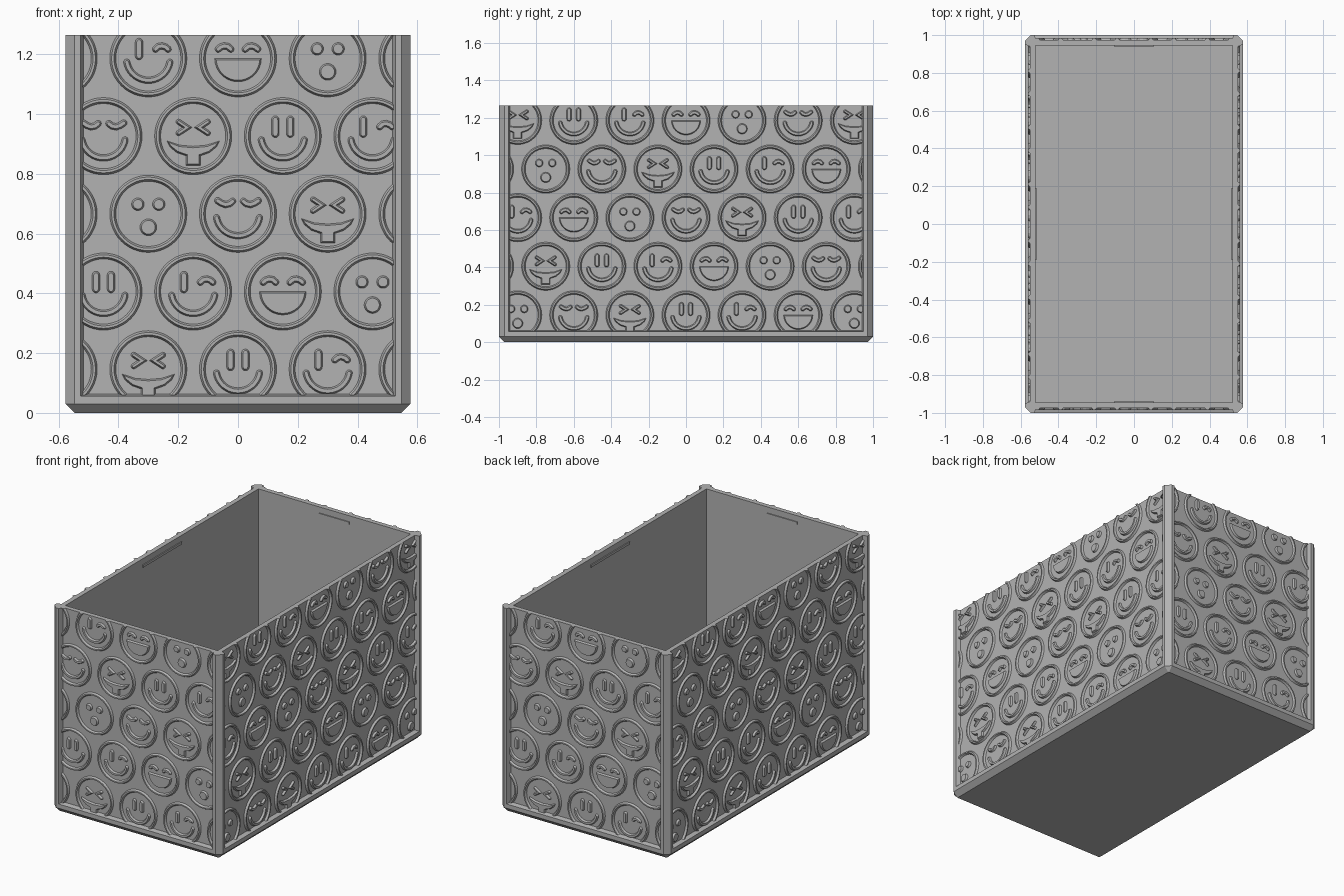
import bpy, bmesh
from math import sin, cos, pi, radians
from mathutils import Vector, Matrix

cube = bpy.data.objects.get("Cube")
if cube:
    bpy.data.objects.remove(cube)

HX, HY, TOP = 0.577, 1.0, 1.265      # outer half sizes and height
WALL, RECESS, EDGE = 0.056, 0.027, 0.06
FLOOR, RELIEF = 0.063, 0.012

grey = bpy.data.materials.new("light grey")
grey.use_nodes = True
COLOUR = (0.45, 0.45, 0.45, 1)
grey.diffuse_color = COLOUR
grey.node_tree.nodes["Principled BSDF"].inputs["Base Color"].default_value = COLOUR


def finish(name, bm):
    bmesh.ops.recalc_face_normals(bm, faces=bm.faces)
    mesh = bpy.data.meshes.new(name)
    bm.to_mesh(mesh)
    bm.free()
    mesh.materials.append(grey)
    ob = bpy.data.objects.new(name, mesh)
    bpy.context.collection.objects.link(ob)
    return ob


def loft(bm, loops, cyclic=False):
    """Skin a list of equal 3D loops, capped at the ends or joined up."""
    rows = [[bm.verts.new(p) for p in loop] for loop in loops]
    n = len(rows[0])
    pairs = list(zip(rows, rows[1:])) + ([(rows[-1], rows[0])] if cyclic else [])
    for a, b in pairs:
        for i in range(n):
            j = (i + 1) % n
            bm.faces.new((a[i], a[j], b[j], b[i]))
    if not cyclic:
        bm.faces.new(rows[0])
        bm.faces.new(rows[-1])


def box(name, low, high):
    bm = bmesh.new()
    corners = [(low[0], low[1]), (high[0], low[1]), (high[0], high[1]), (low[0], high[1])]
    loft(bm, [[(x, y, z) for x, y in corners] for z in (low[2], high[2])])
    return finish(name, bm)


# Base with chamfered underside and sloped rail
def octagon(inset, cut, z):
    x, y = HX - inset, HY - inset
    return [(x, cut - y, z), (x, y - cut, z), (x - cut, y, z), (cut - x, y, z),
            (-x, y - cut, z), (-x, cut - y, z), (cut - x, -y, z), (x - cut, -y, z)]


bm = bmesh.new()
loft(bm, [octagon(0.03, 0.004, 0), octagon(0, 0.03, 0.03),
          octagon(0, 0.03, 0.056), octagon(RECESS, 0.01, FLOOR)])
finish("base", bm)

# Corner posts
half = [(0.03, 0), (0.05, 0), (EDGE, RECESS), (EDGE, WALL)]
post = half + [(WALL, WALL)] + [(b, a) for a, b in reversed(half)]
for sx, side in ((1, "left"), (-1, "right")):
    for sy, end in ((1, "back"), (-1, "front")):
        bm = bmesh.new()
        loft(bm, [[(sx * (HX - a), sy * (HY - b), z) for a, b in post] for z in (0.04, TOP)])
        finish(f"{end}_{side}_post", bm)


# Outlines in the plane of a wall
def arc(cx, cy, r, a0, a1, n):
    return [Vector((cx + r * cos(radians(a0 + (a1 - a0) * i / n)),
                    cy + r * sin(radians(a0 + (a1 - a0) * i / n)))) for i in range(n + 1)]


def disc(cx, cy, r, n=24):
    return arc(cx, cy, r, 0, 360, n)[:-1]


def offset(outline, d):
    """Move a counter-clockwise outline inwards by d."""
    result = []
    for i, p in enumerate(outline):
        a = (p - outline[i - 1]).normalized()
        b = (outline[(i + 1) % len(outline)] - p).normalized()
        na, nb = Vector((-a.y, a.x)), Vector((-b.y, b.x))
        m = na + nb
        result.append(p + m * (d / max(0.5, 1 + na.dot(nb))))
    return result


def stroke(path, w=0.011):
    """Round-ended band along a path."""
    path = [Vector(p) for p in path]
    right, left = [], []
    for i, p in enumerate(path):
        a = (p - path[i - 1]).normalized() if i else (path[1] - p).normalized()
        b = (path[i + 1] - p).normalized() if i < len(path) - 1 else a
        m = Vector((a.y + b.y, -a.x - b.x)) * (w / max(0.5, 1 + a.dot(b)))
        right.append(p + m)
        left.append(p - m)

    def cap(p, start):
        side = start - p
        return [p + Matrix.Rotation(pi * k / 6, 2) @ side for k in range(1, 6)]
    return right + cap(path[-1], right[-1]) + left[::-1] + cap(path[0], left[0])


def mirror(path):
    return [(-x, y) for x, y in path]


# The six expressions
grin = stroke(arc(0, 0, 0.073, 190, 350, 20))
tall_eye = [(0, 0.008), (0, 0.055)]
arch = [(0.024, 0.031), (0.034, 0.040), (0.046, 0.042), (0.058, 0.038), (0.066, 0.031)]
droop = [(0.018, 0.042), (0.028, 0.034), (0.042, 0.031), (0.056, 0.036), (0.068, 0.044)]
squint = [(0.049, 0.048), (0.02, 0.029), (0.049, 0.010)]
tongue_half = [(0.024, -0.098), (0.024, -0.066), (0.055, -0.055), (0.078, -0.036),
               (0.088, -0.016), (0.045, -0.030)]
tongue_mouth = [Vector(p) for p in tongue_half + [(0, -0.034)] + mirror(tongue_half)[::-1]]


def tall(x):
    return stroke([(x + px, y) for px, y in tall_eye], 0.013)


smile = [tall(-0.025), tall(0.025), grin]
wink = [tall(-0.031), stroke(arch), grin]
laugh = [stroke(arch), stroke(mirror(arch)), arc(0, 0, 0.078, 180, 360, 24)]
surprise = [disc(-0.035, 0.032, 0.021), disc(0.035, 0.032, 0.021), disc(0, -0.045, 0.028)]
bliss = [stroke(droop), stroke(mirror(droop)), grin]
cheeky = [stroke(squint, 0.009), stroke(mirror(squint), 0.009), tongue_mouth]
FACES = [smile, wink, laugh, surprise, bliss, cheeky]
ROW_START = [0, 2, 4, 0, 2]


def emblem(bm, cx, cz, plane, shapes):
    def place(outline, h):
        return [(cx + p.x, plane - h, cz + p.y) for p in outline]
    sunk = -0.004
    rim = [(0.129, sunk), (0.129, 0), (0.123, RELIEF), (0.115, RELIEF), (0.109, 0), (0.109, sunk)]
    loft(bm, [place(disc(0, 0, r, 48), h) for r, h in rim], cyclic=True)
    for s in shapes:
        loft(bm, [place(s, sunk), place(s, 0), place(offset(s, 0.005), RELIEF)])


def trim(bm, co, normal):
    geom = bm.verts[:] + bm.edges[:] + bm.faces[:]
    cut = bmesh.ops.bisect_plane(bm, geom=geom, plane_co=co, plane_no=normal, clear_outer=True)
    edges = [e for e in cut["geom_cut"] if isinstance(e, bmesh.types.BMEdge)]
    bmesh.ops.holes_fill(bm, edges=edges, sides=0)


# Four walls, each with its embossed pattern and inner catch
for k, name in enumerate(("front", "left", "back", "right")):
    width, depth, catch = ((HX, HY, 0.103), (HY, HX, 0.19))[k % 2]
    turn = Matrix.Rotation(k * pi / 2, 4, 'Z')
    limit = width - EDGE
    plane = RECESS - depth
    wall = box(name + "_wall", (-limit, plane, 0.05), (limit, WALL - depth, TOP))
    ridge = box(name + "_catch", (-catch, WALL - depth - 0.002, 1.213),
                (catch, WALL - depth + 0.006, 1.228))

    bm = bmesh.new()
    for row, start in enumerate(ROW_START):
        shift = 0.15 * (row % 2)
        for col in range(-5, 5):
            x = col * 0.3 + shift
            if abs(x) < limit + 0.129:
                emblem(bm, x, 0.146 + 0.26 * row, plane, FACES[(start + col) % 6])
    for co, normal in (((limit + 0.003, 0, 0), (1, 0, 0)), ((-limit - 0.003, 0, 0), (-1, 0, 0)),
                       ((0, 0, TOP), (0, 0, 1)), ((0, 0, 0.058), (0, 0, -1))):
        trim(bm, co, normal)
    pattern = finish(name + "_pattern", bm)
    for ob in (wall, ridge, pattern):
        ob.data.transform(turn)
